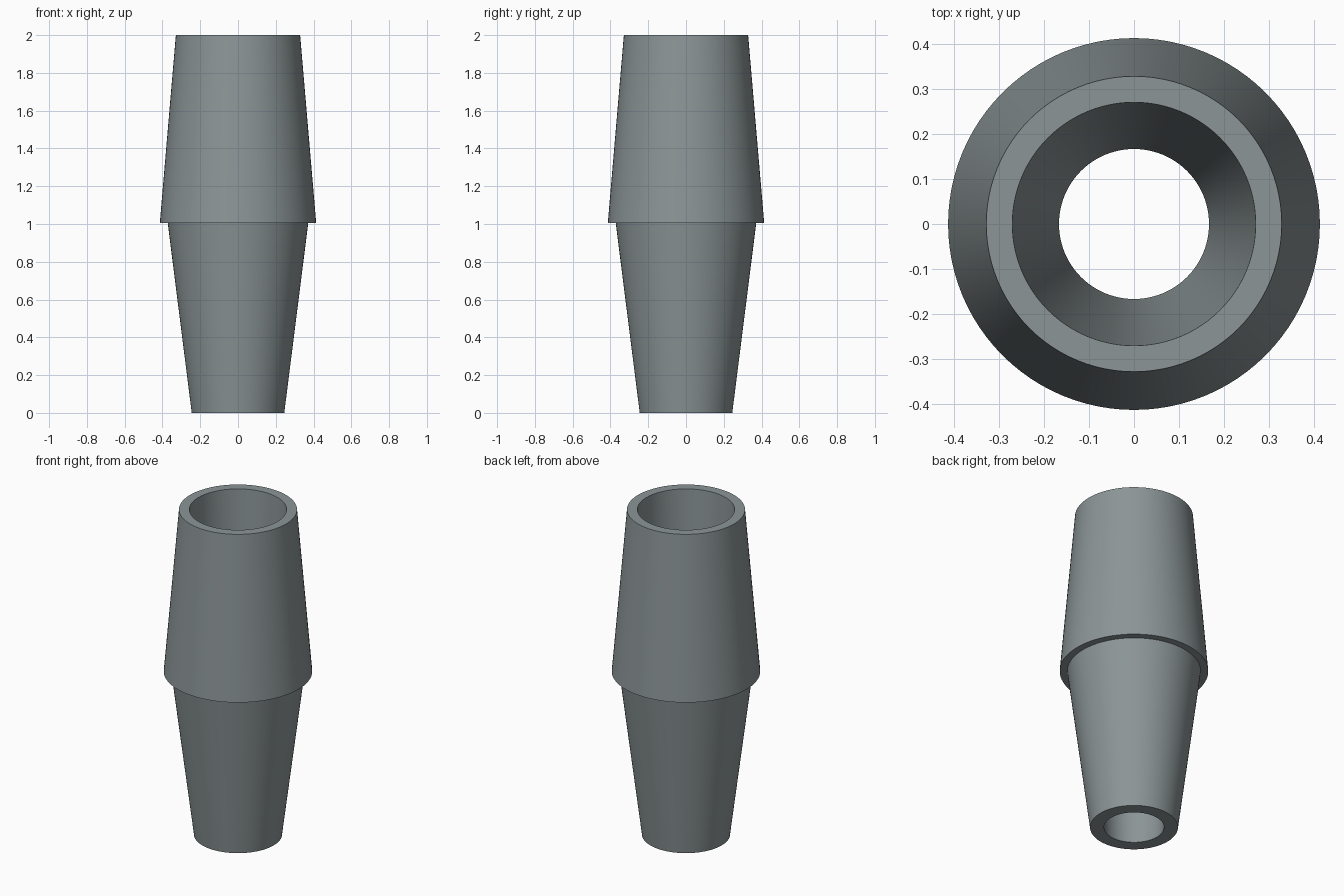
import bpy, bmesh, math

if "Cube" in bpy.data.objects:
    bpy.data.objects.remove(bpy.data.objects["Cube"])

SIDES = 96

grey = bpy.data.materials.new("steel grey")
grey.diffuse_color = (0.26, 0.30, 0.305, 1)
grey.use_nodes = True
grey.node_tree.nodes["Principled BSDF"].inputs["Base Color"].default_value = grey.diffuse_color

# Closed wall profile (radius, height): bore, lower taper, shoulder, upper taper
profile = [(0.167, 0), (0.245, 0), (0.372, 1.005), (0.414, 1.005),
           (0.329, 2), (0.271, 2)]

# Tapered sleeve: the profile turned around the z axis
bm = bmesh.new()
rings = []
for i in range(SIDES):
    a = 2 * math.pi * i / SIDES
    rings.append([bm.verts.new((r * math.cos(a), r * math.sin(a), z)) for r, z in profile])
n = len(profile)
for i in range(SIDES):
    here, there = rings[i], rings[(i + 1) % SIDES]
    for j in range(n):
        k = (j + 1) % n
        bm.faces.new((here[j], there[j], there[k], here[k]))
bmesh.ops.recalc_face_normals(bm, faces=bm.faces)

mesh = bpy.data.meshes.new("tapered_sleeve")
bm.to_mesh(mesh)
bm.free()
mesh.materials.append(grey)
sleeve = bpy.data.objects.new("tapered_sleeve", mesh)
bpy.context.collection.objects.link(sleeve)

# Smooth walls with crisp rims
bpy.context.view_layer.objects.active = sleeve
sleeve.select_set(True)
bpy.ops.object.shade_smooth_by_angle(angle=math.radians(30))
